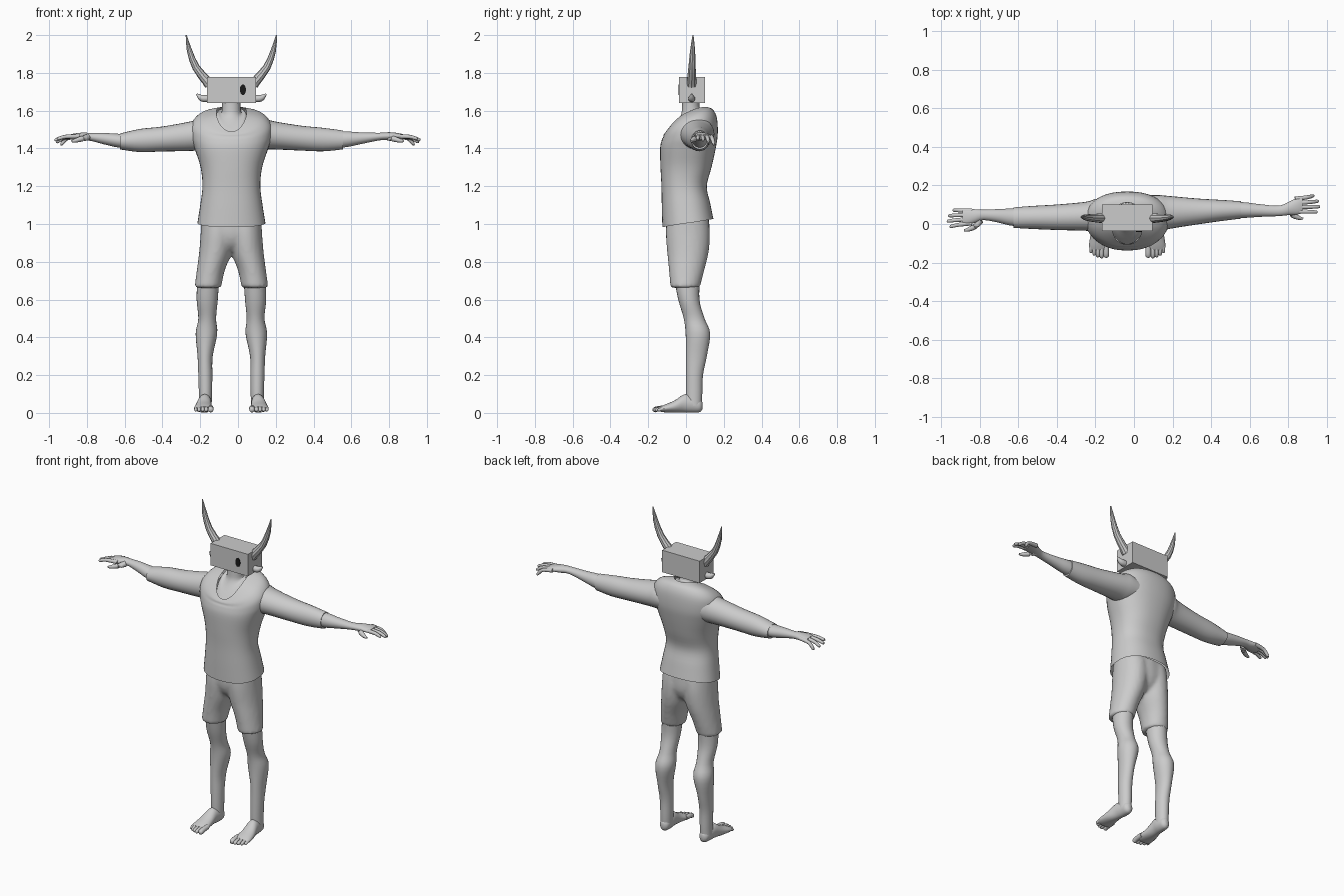
import bpy, bmesh, math
from mathutils import Vector

C = -0.035  # body centre line in x


def finish(name, bm, angle=40):
    bmesh.ops.recalc_face_normals(bm, faces=bm.faces)
    me = bpy.data.meshes.new(name)
    bm.to_mesh(me)
    bm.free()
    ob = bpy.data.objects.new(name, me)
    bpy.context.collection.objects.link(ob)
    bpy.ops.object.select_all(action='DESELECT')
    ob.select_set(True)
    bpy.context.view_layer.objects.active = ob
    if angle:
        bpy.ops.object.shade_smooth_by_angle(angle=math.radians(angle))
    return ob


def skin_rings(name, rings, cap, angle):
    bm = bmesh.new()
    vs = [[bm.verts.new(p) for p in r] for r in rings]
    n = len(vs[0])
    for a, b in zip(vs, vs[1:]):
        for i in range(n):
            j = (i + 1) % n
            bm.faces.new((a[i], a[j], b[j], b[i]))
    if cap:
        bm.faces.new(vs[0])
        bm.faces.new(vs[-1])
    return finish(name, bm, angle)


def spline(keys, steps):
    """Catmull-Rom through the key tuples."""
    k = [keys[0]] + list(keys) + [keys[-1]]
    out = []
    for i in range(1, len(k) - 2):
        for s in range(steps):
            t = s / steps
            out.append([0.5 * (2 * b + (c - a) * t + (2 * a - 5 * b + 4 * c - d) * t * t
                               + (3 * b - a - 3 * c + d) * t ** 3)
                        for a, b, c, d in zip(k[i - 1], k[i], k[i + 1], k[i + 2])])
    out.append(list(keys[-1]))
    return out


def loft(name, axis, keys, n=24, power=2.0, cap=True, steps=4):
    """Keys: position on axis, centre 1, centre 2, radius 1, radius 2, tilt, bow."""
    rings = []
    for k in spline([tuple(k) + (0,) * (7 - len(k)) for k in keys], steps):
        t, c1, c2, r1, r2, tilt, bow = k
        ring = []
        for i in range(n):
            a = 2 * math.pi * i / n
            c, s = math.cos(a), math.sin(a)
            u = c1 + r1 * math.copysign(abs(c) ** (2 / power), c)
            v = c2 + r2 * math.copysign(abs(s) ** (2 / power), s)
            w = t + tilt * s + bow * c * c
            ring.append({'x': (w, u, v), 'y': (u, w, v), 'z': (u, v, w)}[axis])
        rings.append(ring)
    return skin_rings(name, rings, cap, 40)


def tube(name, pts, radii, n=10, steps=3, angle=50):
    """Round tube along a path with varying radius."""
    keys = spline([tuple(p) + (r,) for p, r in zip(pts, radii)], steps)
    P = [Vector(k[:3]) for k in keys]
    rings = []
    for i, p in enumerate(P):
        d = (P[min(i + 1, len(P) - 1)] - P[max(i - 1, 0)]).normalized()
        ref = Vector((0, 0, 1)) if abs(d.y) > 0.7 else Vector((0, 1, 0))
        u = d.cross(ref).normalized()
        v = d.cross(u)
        rings.append([p + keys[i][3] * (u * math.cos(a) + v * math.sin(a))
                      for a in (2 * math.pi * j / n for j in range(n))])
    return skin_rings(name, rings, True, angle)


# shirt body, open at the hem, tilted round neckline
loft('shirt', 'z', [
    (1.005, C, .01, .180, .135, .022), (1.1, C, 0, .165, .128, .01),
    (1.2, C, -.01, .153, .12), (1.3, C, .0, .163, .135),
    (1.4, C, .01, .195, .147), (1.46, C, .02, .213, .148, .015),
    (1.51, C, .022, .210, .142, .048, .02), (1.54, C, .013, .165, .13, .065, .033),
    (1.555, C, .003, .08, .108, .065, .035)], n=40, power=2.3, cap=False)

# neck and upper chest inside the neckline
loft('neck', 'z', [
    (1.535, C, .003, .085, .108, .065, .03), (1.555, C, .008, .072, .09, .055, .03),
    (1.59, C, .025, .053, .055, .02), (1.62, C, .025, .049, .046), (1.66, C, .025, .049, .046)])

# shorts: pelvis and thighs fused into one skin
parts = [loft('shorts', 'z', [(.855, C, .01, .05, .06), (.89, C, .01, .12, .095),
                              (.95, C, .01, .16, .115), (1.05, C, .008, .157, .112)])]
for s in (-1, 1):
    parts.append(loft('thigh', 'z', [
        (.662, C + s * .125, -.005, .071, .078), (.75, C + s * .11, .003, .074, .093),
        (.85, C + s * .085, .01, .086, .11), (.95, C + s * .073, .01, .09, .117),
        (1.04, C + s * .07, .008, .088, .11)]))
for p in parts:
    p.select_set(True)
bpy.context.view_layer.objects.active = parts[0]
bpy.ops.object.join()
shorts = parts[0]
rm = shorts.modifiers.new('fuse', 'REMESH')
rm.mode, rm.voxel_size, rm.use_smooth_shade = 'VOXEL', 0.011, True
sm = shorts.modifiers.new('soften', 'SMOOTH')
sm.factor, sm.iterations = 0.5, 5

# legs, feet and toes
for s in (-1, 1):
    def X(o):
        return C + s * o
    loft('leg', 'z', [
        (.72, X(.122), .005, .058, .07), (.6, X(.128), .015, .056, .056),
        (.5, X(.128), .043, .047, .055), (.42, X(.132), .063, .057, .065),
        (.3, X(.139), .055, .040, .055), (.2, X(.138), .045, .037, .045),
        (.1, X(.137), .043, .035, .043), (.04, X(.138), .043, .033, .04)])
    loft('foot', 'y', [
        (.087, X(.137), .038, .012, .018), (.072, X(.137), .04, .028, .036),
        (.03, X(.138), .047, .034, .046), (-.01, X(.142), .05, .036, .048),
        (-.06, X(.147), .034, .044, .032), (-.11, X(.148), .024, .050, .021),
        (-.135, X(.148), .019, .046, .014)], n=20)
    for o, tip, r in ((.109, -.174, .015), (.133, -.177, .011), (.152, -.172, .0105),
                      (.171, -.163, .010), (.188, -.15, .009)):
        tube('toe', [(X(o), -.10, .026), (X(o), tip + .025, .022), (X(o), tip + .006, .015),
                     (X(o), tip, .013)], [r, r, r * .9, r * .4])

# sleeves, forearms and hands; the two arms differ slightly in pose
loft('right_sleeve', 'x', [
    (-.14, .045, 1.475, .09, .075), (-.2, .045, 1.475, .085, .083), (-.25, .04, 1.465, .075, .078),
    (-.4, .035, 1.45, .066, .066), (-.52, .034, 1.442, .06, .061), (-.625, .033, 1.437, .053, .042)])
loft('left_sleeve', 'x', [
    (.07, .055, 1.475, .095, .075), (.13, .055, 1.478, .095, .085), (.185, .06, 1.47, .085, .075),
    (.33, .065, 1.455, .067, .066), (.45, .07, 1.447, .055, .062), (.555, .073, 1.445, .045, .05)])
loft('right_forearm', 'x', [
    (-.58, .034, 1.438, .045, .038), (-.64, .036, 1.442, .044, .036), (-.71, .043, 1.452, .034, .03),
    (-.78, .047, 1.461, .027, .021), (-.82, .042, 1.463, .034, .021), (-.86, .037, 1.463, .042, .017),
    (-.89, .036, 1.461, .040, .013)])
loft('left_forearm', 'x', [
    (.52, .073, 1.447, .042, .045), (.58, .072, 1.449, .04, .041), (.65, .07, 1.454, .033, .031),
    (.75, .068, 1.463, .027, .02), (.80, .08, 1.465, .034, .021), (.845, .092, 1.465, .043, .017),
    (.875, .098, 1.462, .042, .013)])


def fingers(side, x0, y0, spread):
    s = -1 if side == 'right' else 1
    for k, (ln, dz) in enumerate(((.085, .0), (.10, -.006), (.092, -.016), (.068, -.028))):
        y = y0 + (k - 1.5) * .022
        ye = y + (k - 1.5) * .006 + spread
        tube(side + '_finger', [(s * (x0 - .03), y, 1.464), (s * (x0 + ln * .5), (y + ye) / 2, 1.462 + dz * .3),
                                (s * (x0 + ln * .93), ye, 1.452 + dz), (s * (x0 + ln), ye, 1.45 + dz)],
             [.012, .0105, .0085, .004])
    tube(side + '_thumb', [(s * (x0 - .075), y0 - .018, 1.46), (s * (x0 - .045), y0 - .05, 1.452),
                           (s * (x0 - .01), y0 - .066, 1.442), (s * (x0 + .012), y0 - .07, 1.438)],
         [.017, .015, .011, .005])


fingers('right', .87, .037, -.008)
fingers('left', .865, .098, .006)

# box head
bpy.ops.mesh.primitive_cube_add(size=1, location=(C, .032, 1.71))
head = bpy.context.object
head.name = 'box_head'
head.scale = (.26, .138, .138)

# single dark eye on the front
bpy.ops.mesh.primitive_cylinder_add(vertices=24, radius=1, depth=.006, location=(.026, -.038, 1.711),
                                    rotation=(math.pi / 2, 0, 0))
eye = bpy.context.object
eye.name = 'eye'
eye.scale = (.016, .028, 1)
mat = bpy.data.materials.new('eye_black')
mat.diffuse_color = (.01, .01, .01, 1)
eye.data.materials.append(mat)

# horns and ears on both sides of the box
for s in (-1, 1):
    def H(o, y, z):
        return (C + s * o, y, z)
    tube('horn', [H(.115, .03, 1.735), H(.13, .03, 1.757), H(.188, .032, 1.83), H(.222, .035, 1.918), H(.239, .037, 2.0)],
         [.027, .026, .020, .014, .003], n=10, steps=2, angle=35)
    tube('ear', [H(.115, .03, 1.665), H(.145, .03, 1.664), H(.165, .03, 1.671), H(.184, .03, 1.688)],
         [.018, .019, .015, .004], n=10, steps=2)
